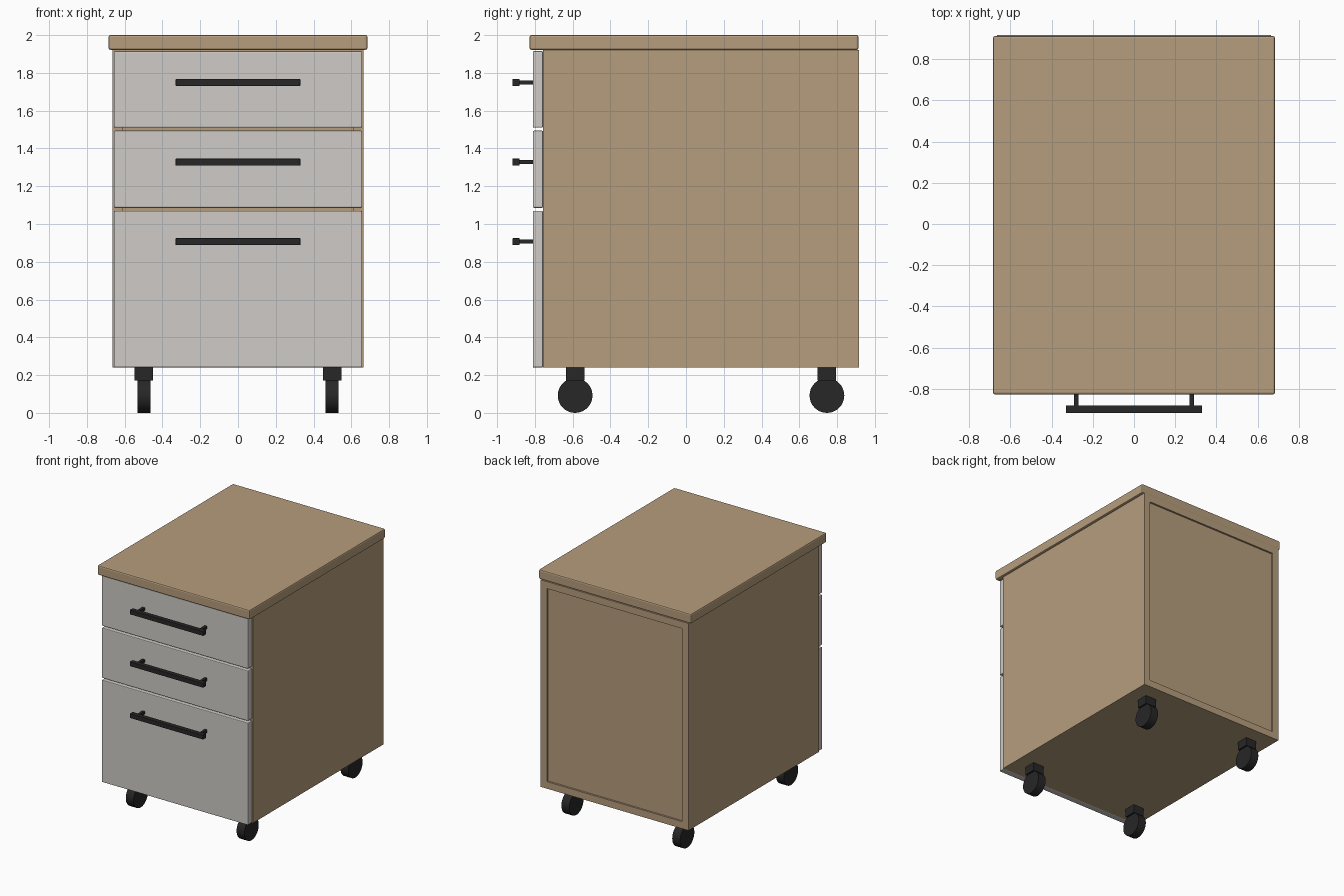
import bpy
import math

if "Cube" in bpy.data.objects:
    bpy.data.objects.remove(bpy.data.objects["Cube"])


def material(name, rgb):
    m = bpy.data.materials.new(name)
    m.diffuse_color = (*rgb, 1)
    m.use_nodes = True
    m.node_tree.nodes["Principled BSDF"].inputs["Base Color"].default_value = m.diffuse_color
    return m


WOOD = material("wood", (0.47, 0.34, 0.205))
PALE = material("pale_grey", (0.62, 0.60, 0.57))
BLACK = material("black", (0.02, 0.02, 0.02))


def box(name, x, y, z, mat, bevel=0.0):
    """Box from (min, max) ranges on each axis."""
    centre = [(a + b) / 2 for a, b in (x, y, z)]
    bpy.ops.mesh.primitive_cube_add(size=1, location=centre)
    o = bpy.context.object
    o.name = name
    o.scale = [b - a for a, b in (x, y, z)]
    bpy.ops.object.transform_apply(location=False, rotation=False, scale=True)
    o.data.materials.append(mat)
    if bevel:
        mod = o.modifiers.new("edge_bevel", 'BEVEL')
        mod.width = bevel
        mod.segments = 2
    return o


HALF, T = 0.665, 0.057           # carcass half width, panel thickness
INNER = HALF - T
FRONT, BACK = -0.757, 0.917
BOTTOM, TOP = 0.24, 1.922

# Carcass panels
for side, s in (("left", -1), ("right", 1)):
    box(f"{side}_side_panel", sorted((s * INNER, s * HALF)), (FRONT, BACK),
        (BOTTOM, TOP), WOOD)
box("bottom_panel", (-INNER, INNER), (FRONT, BACK), (BOTTOM, BOTTOM + T), WOOD)
box("upper_panel", (-INNER, INNER), (FRONT, BACK), (TOP - T, TOP), WOOD)
box("back_panel", (-INNER, INNER), (BACK - 0.045, BACK - 0.015),
    (BOTTOM + T, TOP - T), WOOD)

# Worktop
box("worktop", (-0.685, 0.685), (-0.828, 0.913), (TOP, 2.0), WOOD, 0.01)

# Rails behind the gaps between drawers
for i, z in enumerate((1.078, 1.502)):
    box(f"drawer_rail_{i + 1}", (-INNER, INNER), (FRONT + 0.01, FRONT + 0.1),
        (z - 0.03, z + 0.03), WOOD)

# Drawer fronts with bar handles
drawers = [("top", 1.51, 1.915, 1.749), ("middle", 1.086, 1.494, 1.328),
           ("bottom", 0.24, 1.07, 0.907)]
for name, z0, z1, hz in drawers:
    box(f"{name}_drawer_front", (-0.657, 0.657), (-0.811, FRONT), (z0, z1), PALE, 0.006)
    box(f"{name}_handle_bar", (-0.33, 0.33), (-0.918, -0.881),
        (hz - 0.018, hz + 0.018), BLACK, 0.002)
    for s in (-1, 1):
        box(f"{name}_handle_post", (s * 0.28 - 0.011, s * 0.28 + 0.011),
            (-0.885, -0.808), (hz - 0.011, hz + 0.011), BLACK)

# Casters
R = 0.092
for x in (-0.498, 0.498):
    for y in (-0.587, 0.746):
        box("caster_housing", (x - 0.049, x + 0.049), (y - 0.049, y + 0.049),
            (0.172, BOTTOM), BLACK)
        bpy.ops.mesh.primitive_cylinder_add(
            vertices=32, radius=R, depth=0.07, location=(x, y, R),
            rotation=(0, math.pi / 2, 0))
        wheel = bpy.context.object
        wheel.name = "caster_wheel"
        wheel.data.materials.append(BLACK)
        bpy.ops.object.shade_smooth_by_angle()
